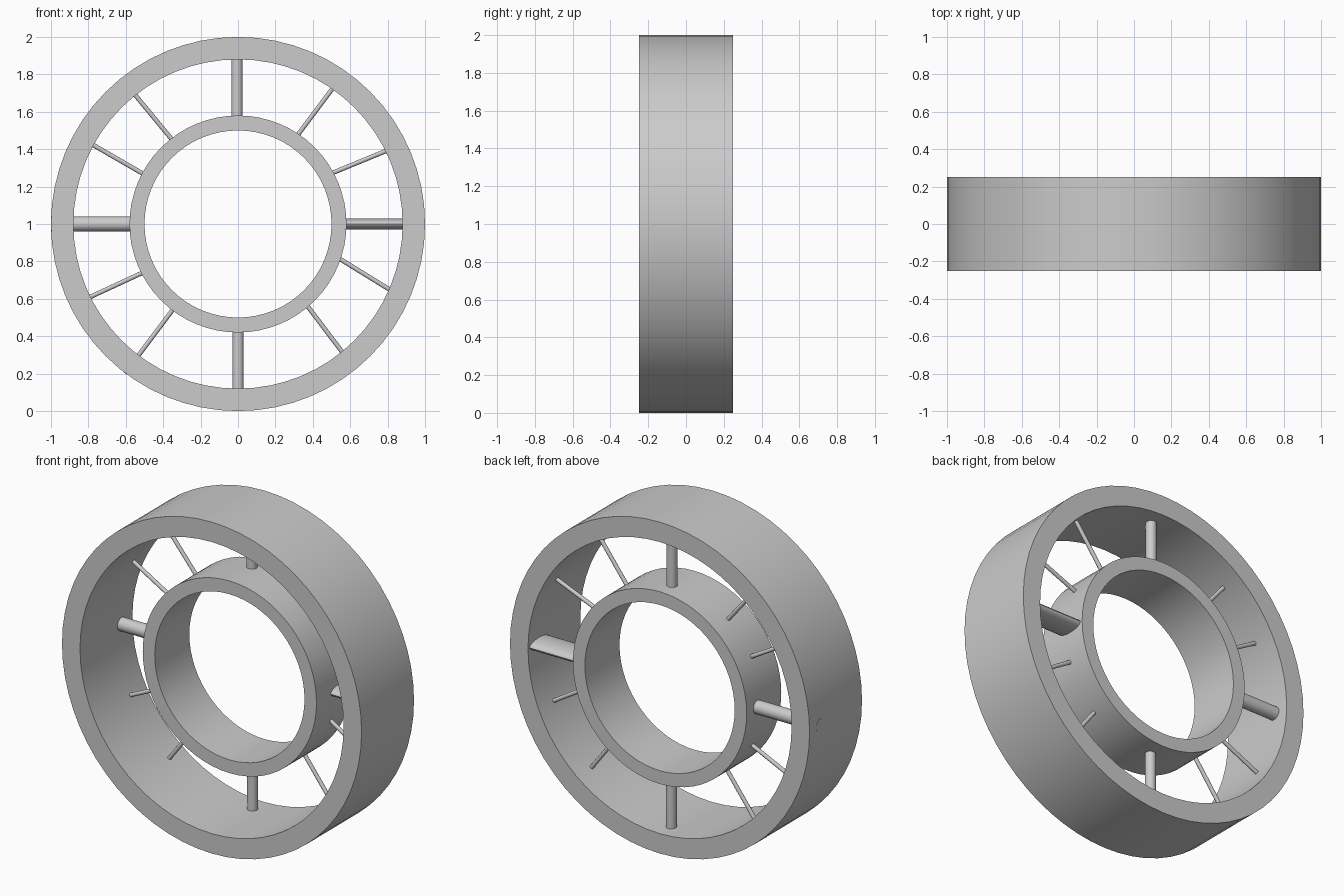
import bpy, bmesh, math
from mathutils import Vector, Matrix

if "Cube" in bpy.data.objects:
    bpy.data.objects.remove(bpy.data.objects["Cube"])

CZ = 1.0  # height of the wheel axis


def finish(bm, name):
    bmesh.ops.recalc_face_normals(bm, faces=bm.faces)
    mesh = bpy.data.meshes.new(name)
    bm.to_mesh(mesh)
    bm.free()
    ob = bpy.data.objects.new(name, mesh)
    bpy.context.collection.objects.link(ob)
    bpy.ops.object.select_all(action='DESELECT')
    ob.select_set(True)
    bpy.context.view_layer.objects.active = ob
    bpy.ops.object.shade_smooth_by_angle(angle=math.radians(35))
    return ob


def ring(name, r_out, r_in, y0, y1, n=64):
    # rectangular profile swept around the y axis
    bm = bmesh.new()
    profile = [(r_out, y0), (r_out, y1), (r_in, y1), (r_in, y0)]
    loops = []
    for i in range(n):
        a = 2 * math.pi * i / n
        loops.append([bm.verts.new((r * math.cos(a), y, CZ + r * math.sin(a)))
                      for r, y in profile])
    for i in range(n):
        p, q = loops[i], loops[(i + 1) % n]
        for k in range(4):
            m = (k + 1) % 4
            bm.faces.new((p[k], p[m], q[m], q[k]))
    return finish(bm, name)


def spoke(name, start, end, y, half_width, half_depth, n=24):
    # elliptical rod between two (x, z) points in the plane y
    a, b = Vector((start[0], y, start[1])), Vector((end[0], y, end[1]))
    axis = (b - a).normalized()
    depth = Vector((0, 1, 0))
    side = depth.cross(axis)
    rot = Matrix((side, depth, axis)).transposed().to_4x4()
    bm = bmesh.new()
    bmesh.ops.create_cone(bm, cap_ends=True, segments=n, radius1=1, radius2=1,
                          depth=(b - a).length)
    bmesh.ops.transform(bm, verts=bm.verts,
                        matrix=Matrix.Translation((a + b) / 2) @ rot @
                        Matrix.Diagonal((half_width, half_depth, 1, 1)))
    return finish(bm, name)


# Rings: the inner one is shallower and flush at the back
ring("outer_ring", 1.0, 0.88, -0.25, 0.25)
ring("inner_ring", 0.58, 0.50, -0.08, 0.25)

# Main struts: three round, one flattened blade on the right
spoke("top_strut", (-0.005, 1.56), (-0.005, 1.91), 0.14, 0.03, 0.03)
spoke("bottom_strut", (0, 0.44), (0, 0.09), 0.14, 0.03, 0.03)
spoke("left_strut", (-0.55, 1.0), (-1.0, 1.0), 0.145, 0.04, 0.04)
spoke("right_blade", (0.56, 1.0), (0.91, 1.0), 0.145, 0.03, 0.09)

# Thin rods: visible end points, slightly sunk into both rings
rods = [((0.33, 1.49), (0.51, 1.73)), ((0.51, 1.275), (0.79, 1.39)),
        ((0.55, 0.81), (0.81, 0.65)), ((0.38, 0.55), (0.55, 0.325)),
        ((-0.35, 0.54), (-0.53, 0.30)), ((-0.52, 0.735), (-0.79, 0.61)),
        ((-0.51, 1.27), (-0.77, 1.42)), ((-0.36, 1.46), (-0.55, 1.69))]
for i, (s, e) in enumerate(rods):
    s, e = Vector(s), Vector(e)
    d = (e - s).normalized()
    reach = 0.123 if i == 4 else 0.03  # one rod just pierces the rim
    p, q = s - d * 0.03, e + d * reach
    spoke(f"thin_rod_{i + 1}", p, q, 0.105, 0.012, 0.012, 12)
